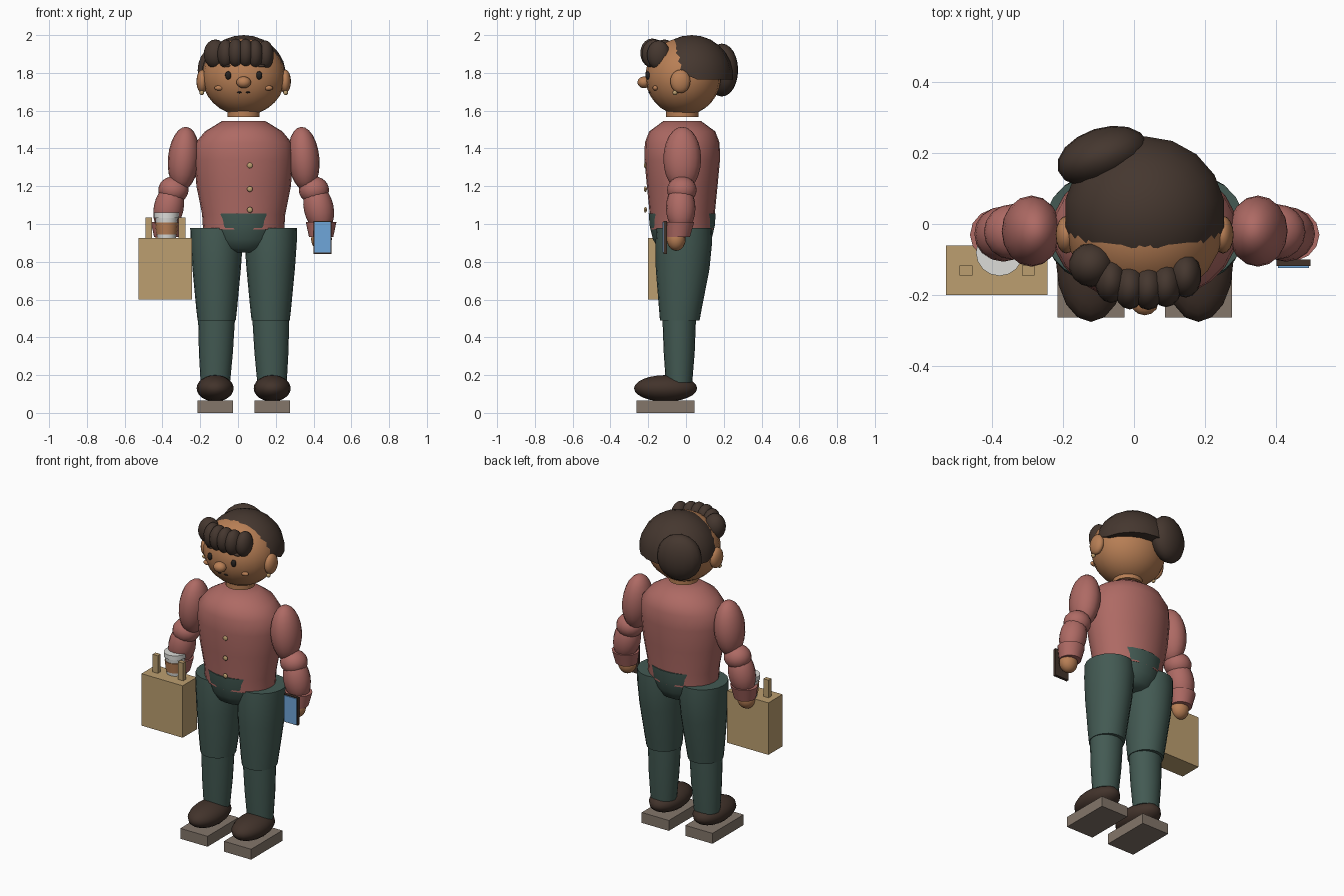
import bpy, bmesh, math
from mathutils import Matrix, Vector, Euler

cube = bpy.data.objects.get("Cube")
if cube:
    bpy.data.objects.remove(cube, do_unlink=True)

MID = 0.03  # body centre line


def material(name, code):
    def lin(c):
        return c / 12.92 if c <= 0.04045 else ((c + 0.055) / 1.055) ** 2.4
    rgba = [lin(int(code[i:i + 2], 16) / 255) for i in (0, 2, 4)] + [1]
    m = bpy.data.materials.new(name)
    m.use_nodes = True
    m.diffuse_color = rgba
    m.node_tree.nodes["Principled BSDF"].inputs["Base Color"].default_value = rgba
    return m


skin = material("skin", "B87F55")
hair = material("dark hair", "45372F")
shirt = material("dusty red cloth", "AE6A64")
trousers = material("deep green cloth", "435A53")
leather = material("brown leather", "42332B")
rubber = material("grey rubber", "83766A")
paper = material("tan paper", "BC9F70")
plastic = material("off white", "DCDCD8")
screen = material("screen blue", "6FA6DA")
black = material("near black", "25211F")


def finish(name, bm, mat, smooth=True):
    bmesh.ops.recalc_face_normals(bm, faces=bm.faces)
    mesh = bpy.data.meshes.new(name)
    bm.to_mesh(mesh)
    bm.free()
    mesh.materials.append(mat)
    ob = bpy.data.objects.new(name, mesh)
    bpy.context.collection.objects.link(ob)
    if smooth:
        bpy.ops.object.select_all(action='DESELECT')
        ob.select_set(True)
        bpy.context.view_layer.objects.active = ob
        bpy.ops.object.shade_smooth_by_angle(angle=math.radians(45))
    return ob


def blob(name, loc, radii, mat, tilt=(0, 0, 0), seg=16, cuts=()):
    """Ellipsoid, optionally trimmed by planes given as (point, removed side)."""
    bm = bmesh.new()
    bmesh.ops.create_uvsphere(bm, u_segments=seg, v_segments=seg * 3 // 4, radius=1)
    rot = Euler([math.radians(a) for a in tilt]).to_matrix().to_4x4()
    bm.transform(Matrix.Translation(loc) @ rot @ Matrix.Diagonal((*radii, 1)))
    for point, normal in cuts:
        geom = bm.verts[:] + bm.edges[:] + bm.faces[:]
        bmesh.ops.bisect_plane(bm, geom=geom, plane_co=point, plane_no=normal, clear_outer=True)
        edges = [e for e in bm.edges if e.is_boundary]
        bmesh.ops.holes_fill(bm, edges=edges)
    return finish(name, bm, mat)


def loft(name, rings, mat, seg=20):
    """Stack of elliptical rings (x, y, z, rx, ry) with closed ends."""
    bm = bmesh.new()
    loops = []
    for x, y, z, rx, ry in rings:
        angles = [math.tau * i / seg for i in range(seg)]
        loops.append([bm.verts.new((x + rx * math.cos(a), y + ry * math.sin(a), z)) for a in angles])
    for low, high in zip(loops, loops[1:]):
        for i in range(seg):
            j = (i + 1) % seg
            bm.faces.new((low[i], low[j], high[j], high[i]))
    bm.faces.new(loops[0])
    bm.faces.new(loops[-1])
    return finish(name, bm, mat)


def box(name, low, high, mat):
    bm = bmesh.new()
    bmesh.ops.create_cube(bm, size=1)
    low, high = Vector(low), Vector(high)
    bm.transform(Matrix.Translation((low + high) / 2) @ Matrix.Diagonal((*(high - low), 1)))
    return finish(name, bm, mat, smooth=False)


# Torso, pelvis and neck
loft("torso", [(MID, -0.02, z, rx, ry) for z, rx, ry in (
    (0.97, 0.215, 0.168), (1.05, 0.22, 0.172), (1.2, 0.25, 0.187), (1.34, 0.262, 0.2),
    (1.43, 0.255, 0.198), (1.49, 0.205, 0.175), (1.545, 0.115, 0.1))], shirt, 24)
loft("pelvis", [(MID, -0.02, z, rx, ry) for z, rx, ry in (
    (0.85, 0.1, 0.09), (0.87, 0.14, 0.13), (0.92, 0.175, 0.158),
    (0.99, 0.198, 0.175), (1.055, 0.207, 0.18))], trousers, 18)
loft("neck", [(MID, -0.02, z, 0.085, 0.085) for z in (1.567, 1.66)], skin)
for i, z in enumerate((1.31, 1.185, 1.075)):
    blob(f"shirt_button_{i + 1}", (0.063, -0.215, z), (0.015, 0.008, 0.015), paper, seg=12)

# Head and face
blob("head", (MID, -0.015, 1.78), (0.22, 0.2, 0.205), skin, seg=20)
blob("nose", (MID, -0.222, 1.75), (0.039, 0.035, 0.031), skin, seg=12)
for side, s in (("right", -1), ("left", 1)):
    blob(f"{side}_ear", (MID + s * 0.22, -0.03, 1.755), (0.03, 0.053, 0.062), skin)
    blob(f"{side}_earring", (MID + s * 0.222, -0.058, 1.695), (0.013, 0.013, 0.013), paper, seg=8)
    blob(f"{side}_eye", (MID + s * 0.082, -0.203, 1.787), (0.016, 0.012, 0.022), black, seg=12)
    blob(f"{side}_cheek", (MID + s * 0.13, -0.162, 1.72), (0.025, 0.015, 0.014), skin, seg=12)
    blob(f"{side}_eyebrow", (MID + s * 0.09, -0.188, 1.838), (0.026, 0.01, 0.008), hair, seg=8)
    blob(f"{side}_mouth_corner", (MID + s * 0.022, -0.192, 1.697), (0.013, 0.008, 0.005), black, seg=8)

# Hair: trimmed cap, side bun and curled fringe
blob("hair_cap", (MID, 0.03, 1.785), (0.228, 0.218, 0.215), hair, seg=18,
     cuts=[((0, 0, 1.765), (0, 0, -1)), ((0, 0, 1.79), (0, -0.42, -1))])
blob("hair_bun", (-0.088, 0.19, 1.815), (0.132, 0.08, 0.14), hair, (0, 0, 18))
fringe = [(-0.12, -0.115, 1.9), (-0.065, -0.16, 1.9), (-0.012, -0.178, 1.905),
          (0.04, -0.18, 1.905), (0.09, -0.172, 1.9), (0.145, -0.145, 1.895)]
for i, spot in enumerate(fringe):
    wide = 0.063 if i == 0 else 0.045
    blob(f"fringe_curl_{i + 1}", spot, (wide, 0.062, 0.077), hair, seg=14)

# Arms, cuffs, hands, legs and shoes
for side, s in (("right", -1), ("left", 1)):
    def px(offset):
        return MID + s * offset
    blob(f"{side}_upper_arm", (px(0.318), -0.02, 1.345), (0.083, 0.1, 0.17), shirt, (0, -s * 5, 0))
    blob(f"{side}_elbow", (px(0.372), -0.022, 1.18), (0.08, 0.078, 0.072), shirt)
    blob(f"{side}_forearm", (px(0.397), -0.028, 1.085), (0.079, 0.078, 0.13), shirt, (0, -s * 12, 0))
    loft(f"{side}_cuff", [(px(0.41), -0.04, 0.93, 0.064, 0.062),
                          (px(0.41), -0.03, 1.01, 0.081, 0.075)], shirt, 14)
    blob(f"{side}_hand", (px(0.412), -0.052, 0.92), (0.055, 0.05, 0.062), skin)
    loft(f"{side}_thigh", [(px(x), y, z, rx, ry) for x, y, z, rx, ry in (
        (0.143, -0.033, 0.49, 0.101, 0.105), (0.143, -0.03, 0.55, 0.108, 0.113),
        (0.143, -0.018, 0.76, 0.128, 0.142), (0.143, -0.012, 0.9, 0.138, 0.15),
        (0.143, -0.01, 0.98, 0.14, 0.145))], trousers)
    loft(f"{side}_shin", [(px(0.15), -0.037, 0.16, 0.078, 0.07),
                          (px(0.147), -0.036, 0.32, 0.09, 0.082),
                          (px(0.143), -0.036, 0.53, 0.099, 0.09)], trousers)
    blob(f"{side}_shoe", (px(0.151), -0.108, 0.13), (0.098, 0.167, 0.07), leather)
    box(f"{side}_sole", (px(0.151) - 0.094, -0.263, 0), (px(0.151) + 0.094, 0.045, 0.065), rubber)

# Shopping bag with two handle posts
box("bag", (-0.528, -0.2, 0.6), (-0.243, -0.06, 0.925), paper)
for i, x in enumerate((-0.472, -0.297)):
    box(f"bag_handle_{i + 1}", (x - 0.018, -0.144, 0.9), (x + 0.018, -0.116, 1.035), paper)

# Takeaway cup
CUP = (-0.378, -0.08)
loft("cup", [(*CUP, 0.9, 0.046, 0.046), (*CUP, 1.035, 0.06, 0.06)], plastic, 16)
loft("cup_sleeve", [(*CUP, 0.945, 0.054, 0.054), (*CUP, 1.008, 0.061, 0.061)], skin, 16)
loft("cup_lid", [(*CUP, 1.033, 0.066, 0.066), (*CUP, 1.06, 0.066, 0.066)], plastic, 16)

# Phone
box("phone", (0.4, -0.118, 0.842), (0.496, -0.1, 1.016), leather)
box("phone_screen", (0.405, -0.124, 0.848), (0.491, -0.117, 1.01), screen)
